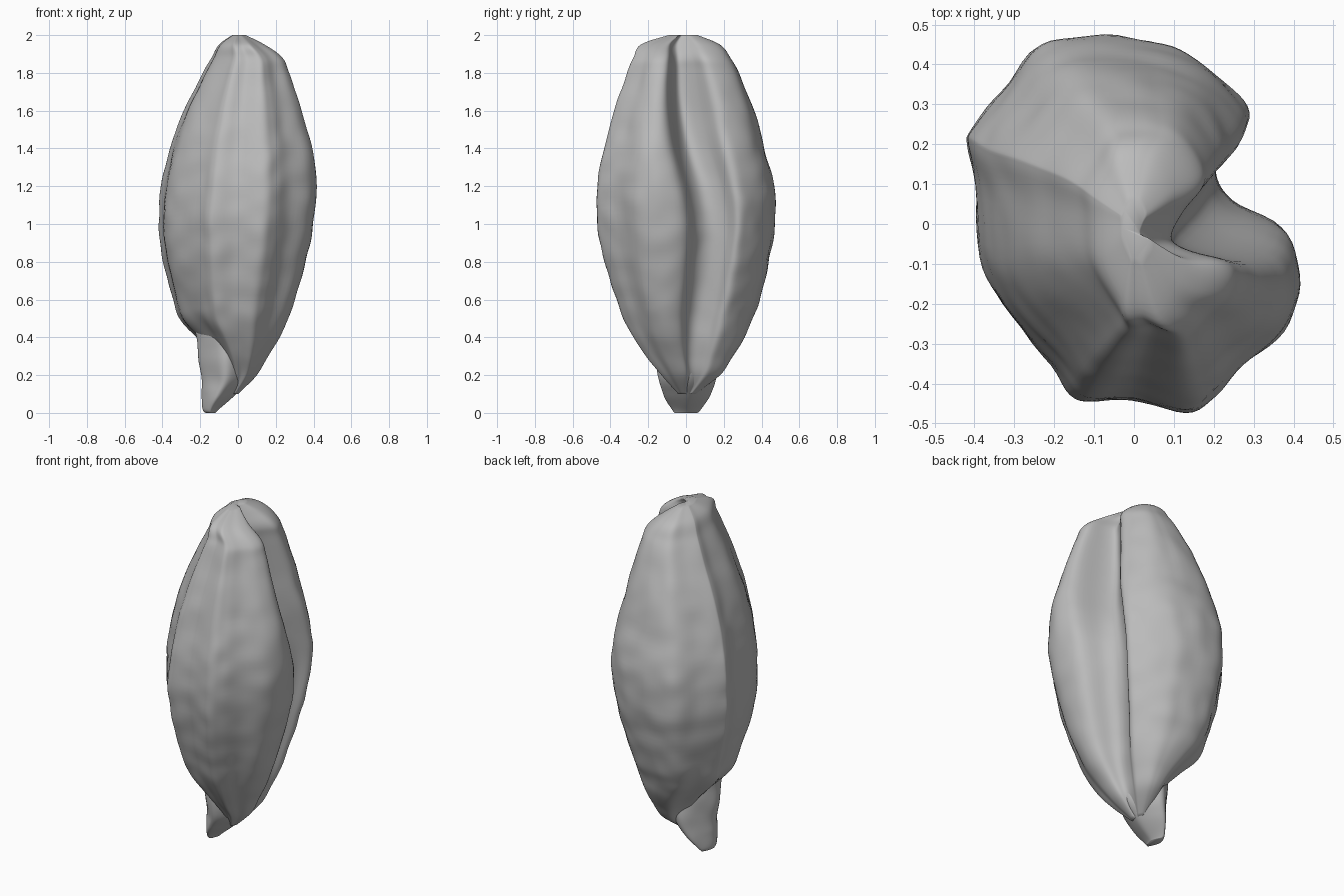
import bpy, bmesh, math
from mathutils import Vector, noise

if "Cube" in bpy.data.objects:
    bpy.data.objects.remove(bpy.data.objects["Cube"])

# One plain grey for the whole grain
grey = bpy.data.materials.new("husk grey")
grey.use_nodes = True
colour = (0.5, 0.5, 0.5, 1)
grey.diffuse_color = colour
shader = next(n for n in grey.node_tree.nodes if n.type == 'BSDF_PRINCIPLED')
shader.inputs["Base Color"].default_value = colour


def spline(points, steps, closed=False):
    """Smooth interpolation through points of any dimension."""
    count = len(points)
    pick = (lambda i: points[i % count]) if closed else (
        lambda i: points[max(0, min(count - 1, i))])
    result = []
    for i in range(count if closed else count - 1):
        a, b, c, d = [Vector(pick(i + k)) for k in (-1, 0, 1, 2)]
        for s in range(steps):
            t = s / steps
            result.append(b + (c - a) * t / 2
                          + (a - b * 2.5 + c * 2 - d / 2) * t * t
                          + ((b - c) * 1.5 + (d - a) / 2) * t ** 3)
    if not closed:
        result.append(Vector(points[-1]))
    return result


def ramp(z, low, high):
    t = max(0, min(1, (z - low) / (high - low)))
    return t * t * (3 - 2 * t)


def bell(value, centre, below, above):
    width = below if value < centre else above
    return math.exp(-((value - centre) / width) ** 2)


def groove(x, y, z):
    """Bend and widen the crease towards the tip; hollow the lower -x flank."""
    if x > 0:
        tip = ramp(z, 0.9, 1.8)
        tail = 1 - ramp(z, 0.2, 1.1)
        x -= 0.13 * tip * bell(y, 0.13, 0.08, 0.13)
        y -= (0.16 * tip + 0.09 * tail) * bell(y, 0.13, 0.28, 0.17)
    else:
        x += 0.06 * (1 - ramp(z, 0.4, 0.8)) * bell(y, -0.22, 0.1, 0.12)
    return x, y


def loft(name, section, stations, bend=None, ripple=0.0):
    """Stretch a section between the left, right, front and back of each station."""
    xs, ys = [p[0] for p in section], [p[1] for p in section]
    outline = spline(section, 5, True)
    bm = bmesh.new()
    rings = []
    for z, left, right, front, back in spline(stations, 7):
        ring = []
        for x, y in outline:
            if bend:
                x, y = bend(x, y, z)
            u = (x - min(xs)) / (max(xs) - min(xs))
            v = (y - min(ys)) / (max(ys) - min(ys))
            co = Vector((left + u * (right - left), front + v * (back - front), z))
            # fine wrinkles, fading out at the narrow ends
            wave = noise.noise(Vector((co.x * 9, co.y * 9, z * 9)))
            co.xy *= 1 + ripple * wave
            ring.append(bm.verts.new(co))
        rings.append(ring)
    for low, high in zip(rings, rings[1:]):
        for i in range(len(low)):
            j = (i + 1) % len(low)
            bm.faces.new((low[i], low[j], high[j], high[i]))
    bm.faces.new(rings[0][::-1])
    bm.faces.new(rings[-1])
    bmesh.ops.recalc_face_normals(bm, faces=bm.faces)
    mesh = bpy.data.meshes.new(name)
    bm.to_mesh(mesh)
    bm.free()
    mesh.materials.append(grey)
    mesh.shade_smooth()
    obj = bpy.data.objects.new(name, mesh)
    bpy.context.collection.objects.link(obj)


# Grain body: faceted back, two lobes with a crease on the +x side
body_section = [
    (0.29, 0.28), (0.25, 0.34), (0.15, 0.42), (0.05, 0.46), (-0.1, 0.475),
    (-0.23, 0.45), (-0.32, 0.34), (-0.4, 0.24), (-0.41, 0.2), (-0.39, 0.1),
    (-0.375, -0.08), (-0.32, -0.2), (-0.2, -0.35), (-0.15, -0.42),
    (-0.1, -0.44), (0, -0.435), (0.13, -0.47), (0.2, -0.43), (0.27, -0.35),
    (0.37, -0.26), (0.41, -0.13), (0.38, 0), (0.26, 0.07), (0.22, 0.14),
    (0.24, 0.22)]
body_stations = [
    (0.1, -0.05, 0.0, -0.04, 0.05), (0.2, -0.07, 0.1, -0.13, 0.18),
    (0.3, -0.13, 0.16, -0.21, 0.25), (0.4, -0.22, 0.22, -0.28, 0.31),
    (0.5, -0.31, 0.265, -0.33, 0.35), (0.6, -0.345, 0.3, -0.37, 0.39),
    (0.8, -0.395, 0.36, -0.43, 0.44),
    (1, -0.42, 0.4, -0.47, 0.47), (1.2, -0.405, 0.415, -0.47, 0.465),
    (1.4, -0.36, 0.39, -0.435, 0.415), (1.6, -0.285, 0.335, -0.38, 0.36),
    (1.8, -0.185, 0.27, -0.31, 0.28), (1.88, -0.14, 0.235, -0.28, 0.235),
    (1.95, -0.1, 0.14, -0.24, 0.18), (2, -0.03, 0.04, -0.09, 0.06)]
loft("grain_body", body_section, body_stations, groove, 0.018)

# Stem stub poking out from under the husk, rounded diamond in section
angles = [a * math.tau / 12 for a in range(12)]
stem_section = [(math.copysign(abs(math.cos(a)) ** 1.4, math.cos(a)),
                 math.copysign(abs(math.sin(a)) ** 1.4, math.sin(a)))
                for a in angles]
stem_stations = [
    (0, -0.17, -0.12, -0.06, 0.06), (0.02, -0.185, -0.1, -0.075, 0.08),
    (0.1, -0.19, -0.01, -0.12, 0.13), (0.2, -0.195, 0.07, -0.15, 0.16),
    (0.38, -0.22, 0.1, -0.16, 0.16), (0.55, -0.25, 0.1, -0.15, 0.15)]
loft("stem_stub", stem_section, stem_stations, None, 0.04)
